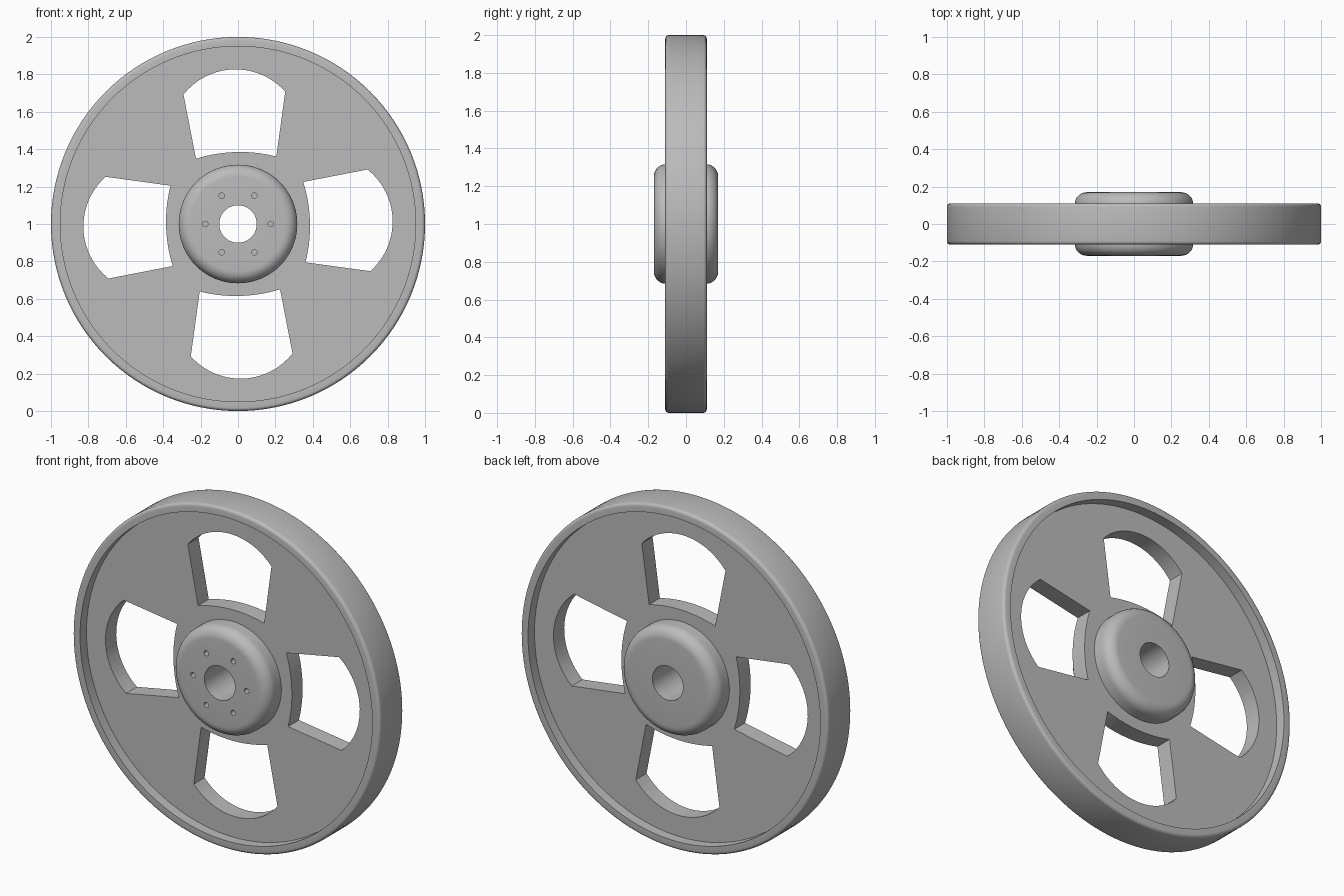
import bpy, bmesh, math
from mathutils import Matrix, Vector

if "Cube" in bpy.data.objects:
    bpy.data.objects.remove(bpy.data.objects["Cube"])

CENTRE = Vector((0, 0, 1))

grey = bpy.data.materials.new("plain_grey")
grey.use_nodes = True
grey.diffuse_color = (0.5, 0.5, 0.5, 1)
grey.node_tree.nodes["Principled BSDF"].inputs["Base Color"].default_value = (0.5, 0.5, 0.5, 1)


def make_object(name, bm):
    bmesh.ops.recalc_face_normals(bm, faces=bm.faces)
    mesh = bpy.data.meshes.new(name)
    bm.to_mesh(mesh)
    bm.free()
    mesh.materials.append(grey)
    obj = bpy.data.objects.new(name, mesh)
    obj.location = CENTRE
    bpy.context.collection.objects.link(obj)
    return obj


def fillet(r, y, size, steps):
    """Rounded outer corner of a profile, from the rim side to the front face."""
    return [(r - size + size * math.cos(a), y - size + size * math.sin(a))
            for a in (math.pi / 2 * i / steps for i in range(steps + 1))]


def lathe(name, half, segments):
    """Spin a half profile (r, y), mirrored across y = 0, around the axle."""
    profile = half + [(r, -y) for r, y in reversed(half)]
    bm = bmesh.new()
    rings = [[bm.verts.new((r * math.cos(t), y, r * math.sin(t))) for r, y in profile]
             for t in (2 * math.pi * i / segments for i in range(segments))]
    n = len(profile)
    for i in range(segments):
        a, b = rings[i], rings[(i + 1) % segments]
        for j in range(n):
            k = (j + 1) % n
            bm.faces.new((a[j], a[k], b[k], b[j]))
    return make_object(name, bm)


def bulge(half_width, z, rise, steps):
    """Circular arc through (-half_width, z) and (half_width, z), rising in the middle."""
    radius = (half_width ** 2 + rise ** 2) / (2 * rise)
    span = math.asin(half_width / radius)
    return [(radius * math.sin(a), z + rise - radius + radius * math.cos(a))
            for a in (span * (2 * i / steps - 1) for i in range(steps + 1))]


def cut(obj, cutter):
    """Subtract the cutter, keep the result and discard the cutter."""
    mod = obj.modifiers.new("cut", 'BOOLEAN')
    mod.operation = 'DIFFERENCE'
    mod.solver = 'EXACT'
    mod.object = cutter
    cutter.hide_render = True
    bpy.context.view_layer.update()
    graph = bpy.context.evaluated_depsgraph_get()
    result = bpy.data.meshes.new_from_object(obj.evaluated_get(graph))
    obj.modifiers.clear()
    obj.data = result
    bpy.data.objects.remove(cutter)


# Rim with a recessed web on both sides
rim_half = [(0.25, 0.05), (0.95, 0.05), (0.95, 0.11)] + fillet(1.0, 0.11, 0.018, 4)[::-1]
rim_and_web = lathe("rim_and_web", rim_half, 128)

# Four windows through the web, slightly turned around the axle
outline = bulge(0.215, 0.355, 0.03, 10) + bulge(0.272, 0.7, 0.127, 20)[::-1]
bm = bmesh.new()
for i in range(4):
    turn = Matrix.Rotation(math.radians(-1.6 + 90 * i), 3, 'Y')
    face = bm.faces.new([bm.verts.new(turn @ Vector((x, -0.2, z))) for x, z in outline])
    ext = bmesh.ops.extrude_face_region(bm, geom=[face])
    bmesh.ops.translate(bm, vec=(0, 0.4, 0),
                        verts=[v for v in ext["geom"] if isinstance(v, bmesh.types.BMVert)])
cut(rim_and_web, make_object("window_cutter", bm))

# Rounded hub with an open bore
hub_half = [(0.1, 0.17)] + fillet(0.317, 0.17, 0.065, 8)[::-1]
hub = lathe("hub", hub_half, 96)

# Six blind bolt holes in the front of the hub
bm = bmesh.new()
for i in range(6):
    a = math.pi / 3 * i
    place = Matrix.Translation((0.175 * math.cos(a), -0.17, 0.175 * math.sin(a)))
    bmesh.ops.create_cone(bm, cap_ends=True, segments=16, radius1=0.015, radius2=0.015,
                          depth=0.2, matrix=place @ Matrix.Rotation(math.pi / 2, 4, 'X'))
cut(hub, make_object("bolt_hole_cutter", bm))

# Smooth shading with sharp edges kept
bpy.ops.object.select_all(action='DESELECT')
for obj in (rim_and_web, hub):
    obj.select_set(True)
    bpy.context.view_layer.objects.active = obj
bpy.ops.object.shade_smooth_by_angle(angle=math.radians(30))
